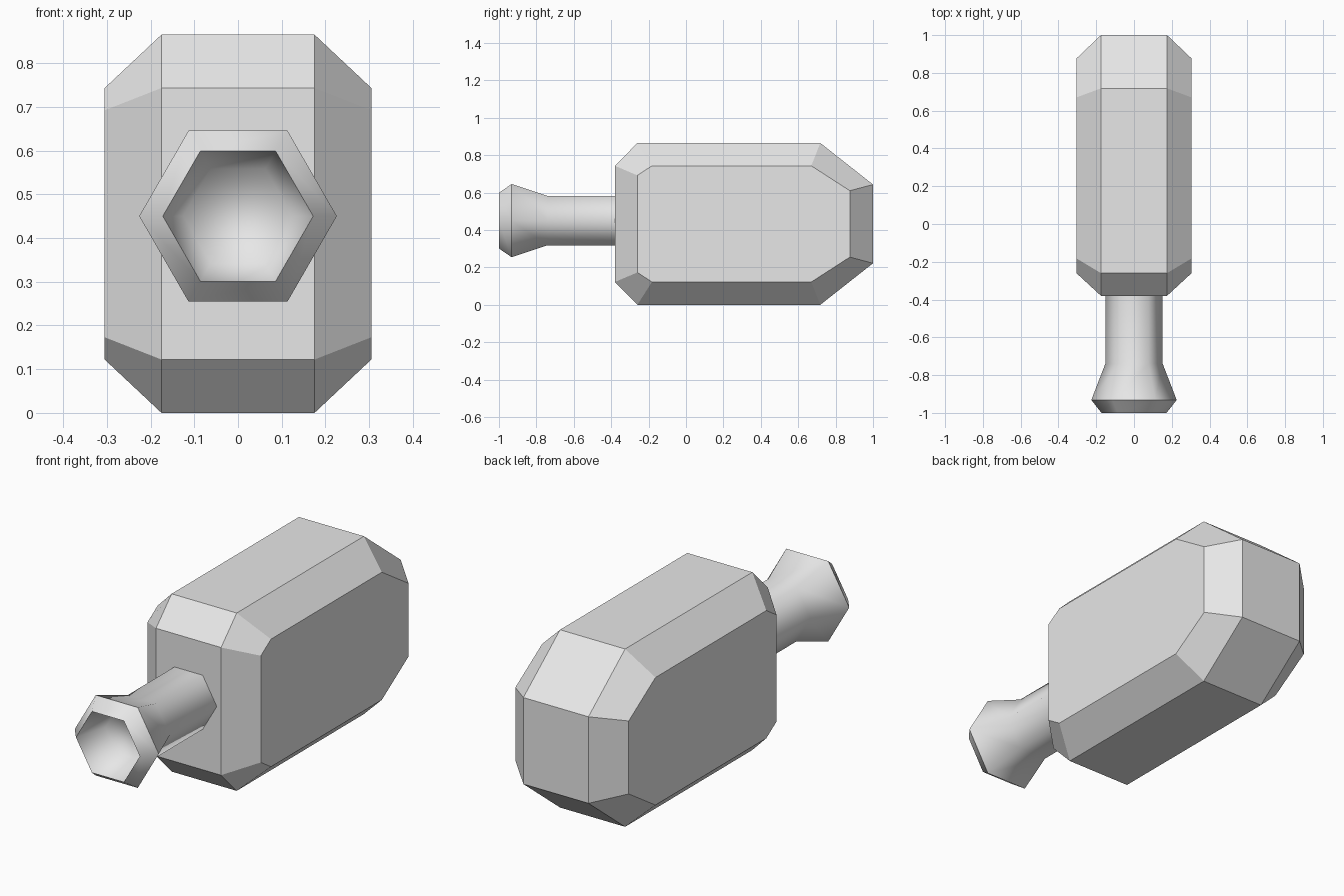
import bpy
import bmesh
from math import cos, sin, pi

cube = bpy.data.objects.get("Cube")
if cube:
    bpy.data.objects.remove(cube, do_unlink=True)

# Single material
GREY = (0.8, 0.8, 0.8, 1.0)
grey = bpy.data.materials.new("light grey")
grey.use_nodes = True
grey.diffuse_color = GREY
grey.node_tree.nodes["Principled BSDF"].inputs["Base Color"].default_value = GREY


def loft(name, loops, smooth=False, sharp_loops=()):
    """Skin a row of matching point loops and cap both ends."""
    bm = bmesh.new()
    rings = [[bm.verts.new(p) for p in loop] for loop in loops]
    count = len(rings[0])
    for a, b in zip(rings, rings[1:]):
        for i in range(count):
            j = (i + 1) % count
            bm.faces.new((a[i], a[j], b[j], b[i]))
    bm.faces.new(rings[0])
    bm.faces.new(rings[-1])
    bmesh.ops.recalc_face_normals(bm, faces=bm.faces[:])
    for face in bm.faces:
        face.smooth = smooth
    # Keep chosen rings as hard edges
    for k in sharp_loops:
        ring = rings[k]
        for i in range(count):
            bm.edges.get((ring[i], ring[(i + 1) % count])).smooth = False
    mesh = bpy.data.meshes.new(name)
    bm.to_mesh(mesh)
    bm.free()
    mesh.materials.append(grey)
    obj = bpy.data.objects.new(name, mesh)
    bpy.context.collection.objects.link(obj)
    return obj


MID_Z = 0.4325


def outline(x, upper):
    """Side outline of the body, given its upper half from front to back."""
    lower = [(y, 2 * MID_Z - z) for y, z in reversed(upper)]
    return [(x, y, z) for y, z in upper + lower]


# Chamfered body: wide middle outline, smaller outline on the two flanks
middle = [(-0.38, 0.743), (-0.26, 0.865), (0.718, 0.865), (1.0, 0.643)]
flank = [(-0.26, 0.692), (-0.182, 0.743), (0.67, 0.743), (0.876, 0.61)]
loft("body", [outline(-0.305, flank), outline(-0.175, middle),
              outline(0.175, middle), outline(0.305, flank)])


def hexagon(y, r):
    return [(r * cos(i * pi / 3), y, 0.45 + r * sin(i * pi / 3)) for i in range(6)]


# Six-sided nozzle: tube, flare, bevelled lip and hollow mouth
nozzle = [(-0.3, 0.152), (-0.74, 0.152), (-0.932, 0.226), (-1.0, 0.172),
          (-0.84, 0.125)]
loft("nozzle", [hexagon(y, r) for y, r in nozzle], smooth=True, sharp_loops=(0, 2, 3))
